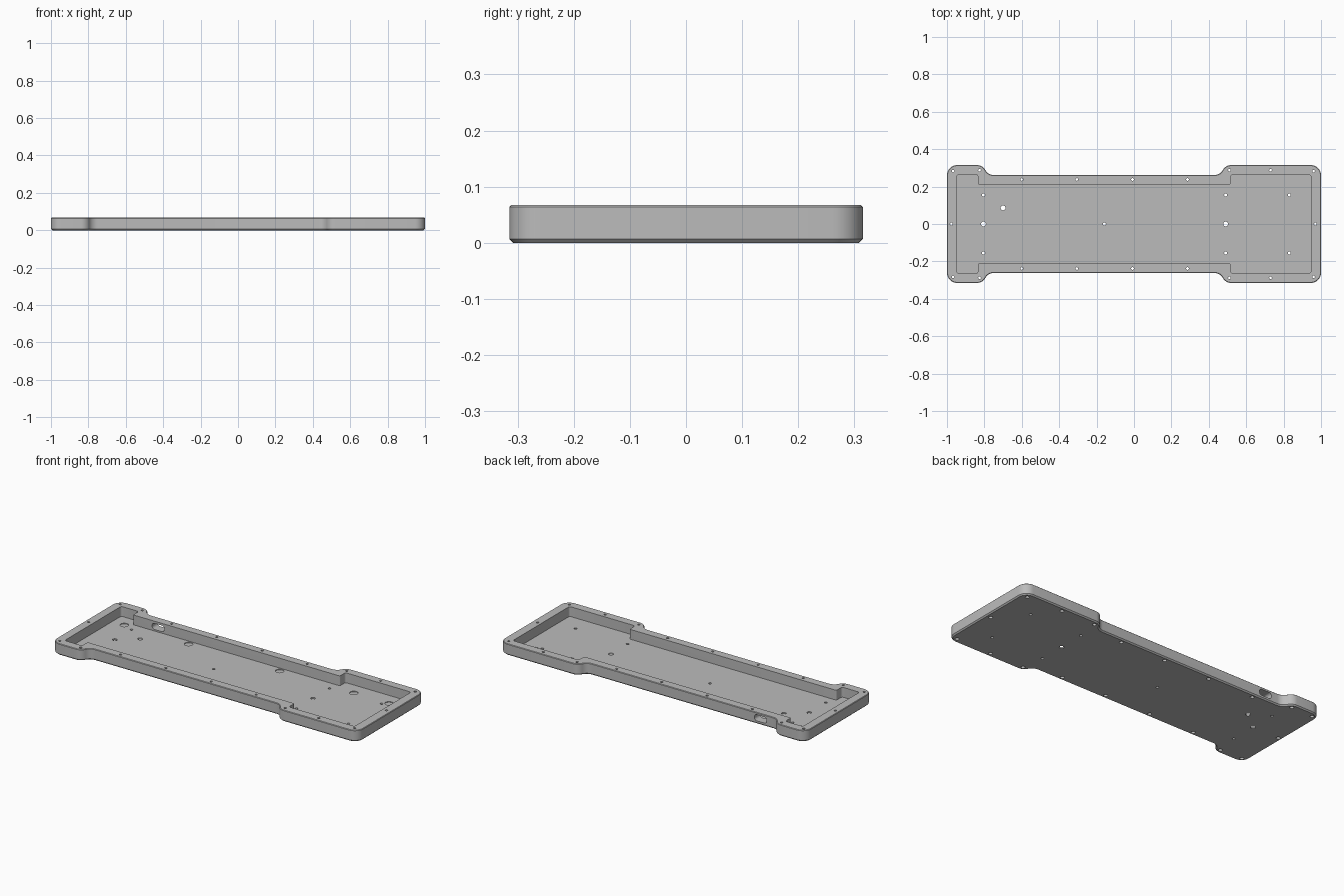
import bpy, bmesh
from math import tan, pi
from mathutils import Vector, Matrix

if "Cube" in bpy.data.objects:
    bpy.data.objects.remove(bpy.data.objects["Cube"], do_unlink=True)

HEIGHT, FLOOR = 0.067, 0.009

grey = bpy.data.materials.new("plain grey")
grey.use_nodes = True
COLOUR = (0.5, 0.5, 0.5, 1)
grey.diffuse_color = COLOUR
grey.node_tree.nodes["Principled BSDF"].inputs["Base Color"].default_value = COLOUR


def mirrored(half):
    """Close a back half profile (left to right) with its front mirror image."""
    return half + [(x, -y, r) for x, y, r in reversed(half)]


def fillet(corners, steps=8):
    """Round each (x, y, radius) corner of a closed outline."""
    pts = []
    for i, (x, y, r) in enumerate(corners):
        p = Vector((x, y))
        a = (Vector(corners[i - 1][:2]) - p).normalized()
        b = (Vector(corners[(i + 1) % len(corners)][:2]) - p).normalized()
        half = a.angle(b) / 2
        t = r / tan(half)
        centre = p + (a + b).normalized() * (t * t + r * r) ** 0.5
        start, end = p + a * t - centre, p + b * t - centre
        turn = start.angle_signed(end)
        for k in range(steps + 1):
            pts.append(centre + Matrix.Rotation(-turn * k / steps, 2) @ start)
    return pts


def inset(pts, d):
    """Move a clockwise outline inwards by d."""
    out = []
    for i, p in enumerate(pts):
        e1 = (p - pts[i - 1]).normalized()
        e2 = (pts[(i + 1) % len(pts)] - p).normalized()
        n1, n2 = Vector((e1.y, -e1.x)), Vector((e2.y, -e2.x))
        out.append(p + (n1 + n2) * d / (1 + n1.dot(n2)))
    return out


def finish(bm, name):
    bmesh.ops.recalc_face_normals(bm, faces=bm.faces)
    mesh = bpy.data.meshes.new(name)
    bm.to_mesh(mesh)
    bm.free()
    mesh.materials.append(grey)
    obj = bpy.data.objects.new(name, mesh)
    bpy.context.collection.objects.link(obj)
    return obj


def loft(name, pts, levels):
    """Stack an outline through (height, inset) levels into a closed solid."""
    bm = bmesh.new()
    rings = [[bm.verts.new((p.x, p.y, z)) for p in inset(pts, d)] for z, d in levels]
    for low, high in zip(rings, rings[1:]):
        for i in range(len(low)):
            bm.faces.new((low[i - 1], low[i], high[i], high[i - 1]))
    bm.faces.new(rings[0])
    bm.faces.new(rings[-1])
    return finish(bm, name)


def drills(name, spots, z0, z1, sides=20):
    """One cutter holding a vertical cylinder for each (x, y, radius)."""
    bm = bmesh.new()
    for x, y, r in spots:
        bmesh.ops.create_cone(bm, cap_ends=True, segments=sides, radius1=r, radius2=r,
                              depth=z1 - z0,
                              matrix=Matrix.Translation((x, y, (z0 + z1) / 2)))
    return finish(bm, name)


def cut(target, cutter):
    cutter.hide_render = True
    mod = target.modifiers.new("cut", "BOOLEAN")
    mod.operation, mod.solver, mod.object = "DIFFERENCE", "EXACT", cutter
    bpy.context.view_layer.objects.active = target
    bpy.ops.object.modifier_apply(modifier=mod.name)
    bpy.data.objects.remove(cutter, do_unlink=True)


# Tray body: waisted outline with chamfered bottom and top edges
outer = fillet(mirrored([(-1, 0.315, 0.055), (-0.81, 0.315, 0.05), (-0.78, 0.262, 0.05),
                         (0.46, 0.262, 0.05), (0.49, 0.315, 0.05), (1, 0.315, 0.055)]))
tray = loft("case_tray", outer,
            [(0, 0.007), (0.007, 0), (HEIGHT - 0.003, 0), (HEIGHT, 0.003)])

# Cavity
inner = fillet(mirrored([(-0.948, 0.264, 0.012), (-0.834, 0.264, 0.012), (-0.834, 0.212, 0.006),
                         (0.517, 0.212, 0.006), (0.517, 0.264, 0.012), (0.946, 0.264, 0.012)]), 5)
cut(tray, loft("cavity_cutter", inner, [(FLOOR, 0), (0.1, 0)]))

# Screw holes through the rim, wider on the underside
rim = [(-0.976, 0), (0.97, 0)]
for side in (1, -1):
    rim += [(x, side * 0.283) for x in (-0.967, 0.96)]
    rim += [(x, side * 0.288) for x in (-0.826, 0.51, 0.73)]
    rim += [(x, side * 0.238) for x in (-0.6, -0.305, -0.008, 0.286)]
cut(tray, drills("rim_hole_cutter", [(x, y, 0.007) for x, y in rim], -0.1, 0.1))
cut(tray, drills("rim_recess_cutter", [(x, y, 0.011) for x, y in rim], -0.1, 0.02))

# Small and large holes through the floor
floor = [(x, s * 0.155, 0.008) for x in (-0.805, 0.49, 0.83) for s in (1, -1)]
floor += [(-0.158, 0, 0.008)]
floor += [(-0.805, 0, 0.013), (-0.7, 0.086, 0.013), (0.49, 0, 0.013)]
cut(tray, drills("floor_hole_cutter", floor, -0.1, 0.1))

# Shallow round pockets along the back of the floor
pockets = [(x, 0.182, 0.023) for x in (-0.87, -0.45, 0.145, 0.63, 0.86)]
cut(tray, drills("pocket_cutter", pockets, FLOOR - 0.004, 0.05, 32))

# Cable slot through the back wall
slot = fillet([(-0.71, 0.018, 0.016), (-0.71, -0.018, 0.016),
               (-0.63, -0.018, 0.016), (-0.63, 0.018, 0.016)])
slot_cutter = loft("slot_cutter", slot, [(-0.3, 0), (-0.195, 0)])
slot_cutter.data.transform(Matrix.Translation((0, 0, 0.036)) @ Matrix.Rotation(pi / 2, 4, "X"))
cut(tray, slot_cutter)

# Smooth the rounded corners, keep the edges crisp
bpy.ops.object.select_all(action="DESELECT")
tray.select_set(True)
bpy.context.view_layer.objects.active = tray
bpy.ops.object.shade_smooth_by_angle(angle=pi / 6)
